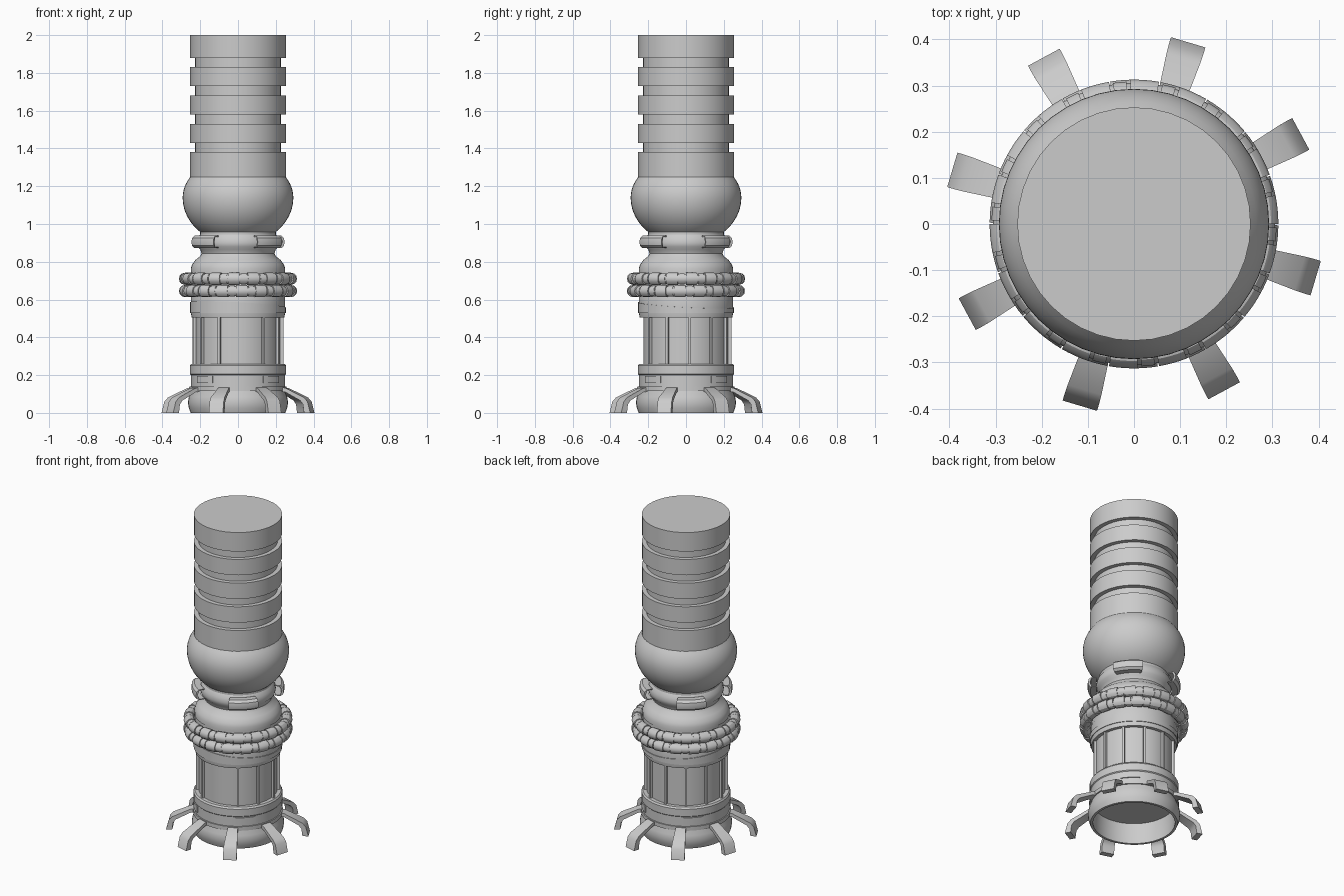
import bpy, bmesh
from math import sin, cos, pi, radians, tau, sqrt

if "Cube" in bpy.data.objects:
    bpy.data.objects.remove(bpy.data.objects["Cube"])

grey = bpy.data.materials.new("plain grey")
grey.use_nodes = True
grey.diffuse_color = (0.6, 0.6, 0.6, 1)
grey.node_tree.nodes["Principled BSDF"].inputs["Base Color"].default_value = (0.6, 0.6, 0.6, 1)


def finish(name, bm):
    bmesh.ops.remove_doubles(bm, verts=bm.verts, dist=1e-5)
    bmesh.ops.recalc_face_normals(bm, faces=bm.faces)
    mesh = bpy.data.meshes.new(name)
    bm.to_mesh(mesh)
    bm.free()
    mesh.materials.append(grey)
    obj = bpy.data.objects.new(name, mesh)
    bpy.context.collection.objects.link(obj)
    bpy.ops.object.select_all(action='DESELECT')
    obj.select_set(True)
    bpy.context.view_layer.objects.active = obj
    bpy.ops.object.shade_smooth_by_angle(angle=radians(30))
    return obj


def sweep(bm, profile, start=0, end=360, steps=48):
    """Turn a closed (radius, height) outline about z, with end caps on arcs."""
    full = end - start >= 360
    rows = []
    for i in range(steps if full else steps + 1):
        a = radians(start + (end - start) * i / steps)
        rows.append([bm.verts.new((r * cos(a), r * sin(a), z)) for r, z in profile])
    n = len(profile)
    for i in range(steps):
        a, b = rows[i], rows[(i + 1) % len(rows)]
        for j in range(n):
            k = (j + 1) % n
            if profile[j][0] or profile[k][0]:
                bm.faces.new((a[j], b[j], b[k], a[k]))
    if not full:
        bm.faces.new(rows[0])
        bm.faces.new(rows[-1])


def lathe(name, profile, steps=48):
    bm = bmesh.new()
    sweep(bm, profile, steps=steps)
    return finish(name, bm)


def circle(major, z, radius, n=12):
    return [(major + radius * cos(tau * i / n), z + radius * sin(tau * i / n)) for i in range(n)]


def box(r0, r1, z0, z1):
    return [(r0, z0), (r1, z0), (r1, z1), (r0, z1)]


# Upper column: wide bands with narrow grooves between them
column = [(0, 1.22), (0.253, 1.22)]
for low in (1.38, 1.53, 1.68, 1.83):
    column += [(0.253, low), (0.227, low), (0.227, low + 0.05), (0.253, low + 0.05)]
# each pair above leaves a groove of even height
column += [(0.253, 2), (0, 2)]
lathe("grooved_column", column, 40)

# Bulbous joint under the column
bulb = [(0, 0.95)]
for i in range(17):
    z = 0.95 + 0.3 * i / 16
    t = (z - 1.14) / (0.25 if z < 1.14 else 0.215)
    bulb.append((0.293 * sqrt(1 - t * t), z))
lathe("bulb_joint", bulb + [(0, 1.25)])

# Neck, with a soft collar and flaring shoulder
neck = [(0, 0.74), (0.25, 0.74), (0.25, 0.765), (0.243, 0.785), (0.225, 0.81),
        (0.2, 0.83), (0.193, 0.845), (0.2, 0.865), (0.213, 0.88), (0.217, 0.9),
        (0.213, 0.925), (0.2, 0.945), (0.2, 0.965), (0, 0.965)]
lathe("neck_and_shoulder", neck)

# Four curved clips round the neck
bm = bmesh.new()
clip = [(0.215, 0.872), (0.25, 0.872), (0.264, 0.885), (0.268, 0.905), (0.264, 0.925),
        (0.25, 0.938), (0.215, 0.938), (0.215, 0.932), (0.247, 0.932), (0.257, 0.905),
        (0.247, 0.878), (0.215, 0.878)]
for k in range(4):
    mid = -48 + 90 * k
    sweep(bm, clip, mid - 19, mid + 19, 8)
finish("neck_clips", bm)

# Two hose rings with long sleeves and short couplings
for label, z, shift in (("upper", 0.71, 0), ("lower", 0.645, 8)):
    lathe(label + "_hose", circle(0.28, z, 0.026), 60)
    bm = bmesh.new()
    for k in range(18):
        a = 20 * k + shift
        sweep(bm, circle(0.281, z, 0.032), a, a + 11.5, 4)
        sweep(bm, circle(0.28, z, 0.029), a + 13, a + 18.5, 2)
    finish(label + "_hose_sleeves", bm)

# Main body: upper drum, recessed waist and lower drum
body = [(0, 0.13), (0.25, 0.13), (0.25, 0.2), (0.255, 0.205), (0.255, 0.25), (0.248, 0.26),
        (0.225, 0.26), (0.225, 0.505), (0.245, 0.505), (0.25, 0.53), (0.25, 0.615),
        (0.245, 0.63), (0.245, 0.75), (0, 0.75)]
lathe("main_body", body)

# Slanted band wrapped round the upper drum
band = lathe("slanted_band", box(0.24, 0.254, 0.53, 0.572))
for v in band.data.vertices:
    if v.co.z > 0.55:
        v.co.z -= 0.055 * (v.co.x + v.co.y)

# Upright rods round the waist, with one space left open at the front
bm = bmesh.new()
for k in range(12):
    a = 5 + 30 * k
    if a != 275:
        sweep(bm, box(0.22, 0.24, 0.255, 0.51), a - 1.6, a + 1.6, 2)
finish("waist_rods", bm)

# Raised strips on the lower drum
bm = bmesh.new()
for k in range(4):
    mid = -45 + 90 * k
    sweep(bm, box(0.245, 0.256, 0.157, 0.196), mid - 13, mid + 13, 6)
finish("lower_drum_strips", bm)

# Rounded open foot ring
lathe("foot_ring", [(0.25, 0), (0.26, 0.025), (0.265, 0.055), (0.26, 0.085), (0.25, 0.11),
                    (0.245, 0.14), (0.232, 0.14), (0.238, 0.06), (0.235, 0)])
lathe("foot_collar", box(0.235, 0.257, 0.115, 0.14))

# Eight splayed legs, widening towards the tips
outline = [(0.235, 0.137), (0.27, 0.132), (0.375, 0.082), (0.395, 0.06), (0.411, 0),
           (0.376, 0), (0.37, 0.045), (0.355, 0.065), (0.27, 0.11), (0.235, 0.115)]
bm = bmesh.new()
for k in range(8):
    a = radians(28.4 + 45 * k)
    sides = []
    for s in (-1, 1):
        side = []
        for r, z in outline:
            w = s * (0.027 + 0.012 * min(1, (r - 0.235) / 0.15))
            side.append(bm.verts.new((r * cos(a) - w * sin(a), r * sin(a) + w * cos(a), z)))
        bm.faces.new(side)
        sides.append(side)
    for j in range(len(outline)):
        n = (j + 1) % len(outline)
        bm.faces.new((sides[0][j], sides[0][n], sides[1][n], sides[1][j]))
finish("splayed_legs", bm)
